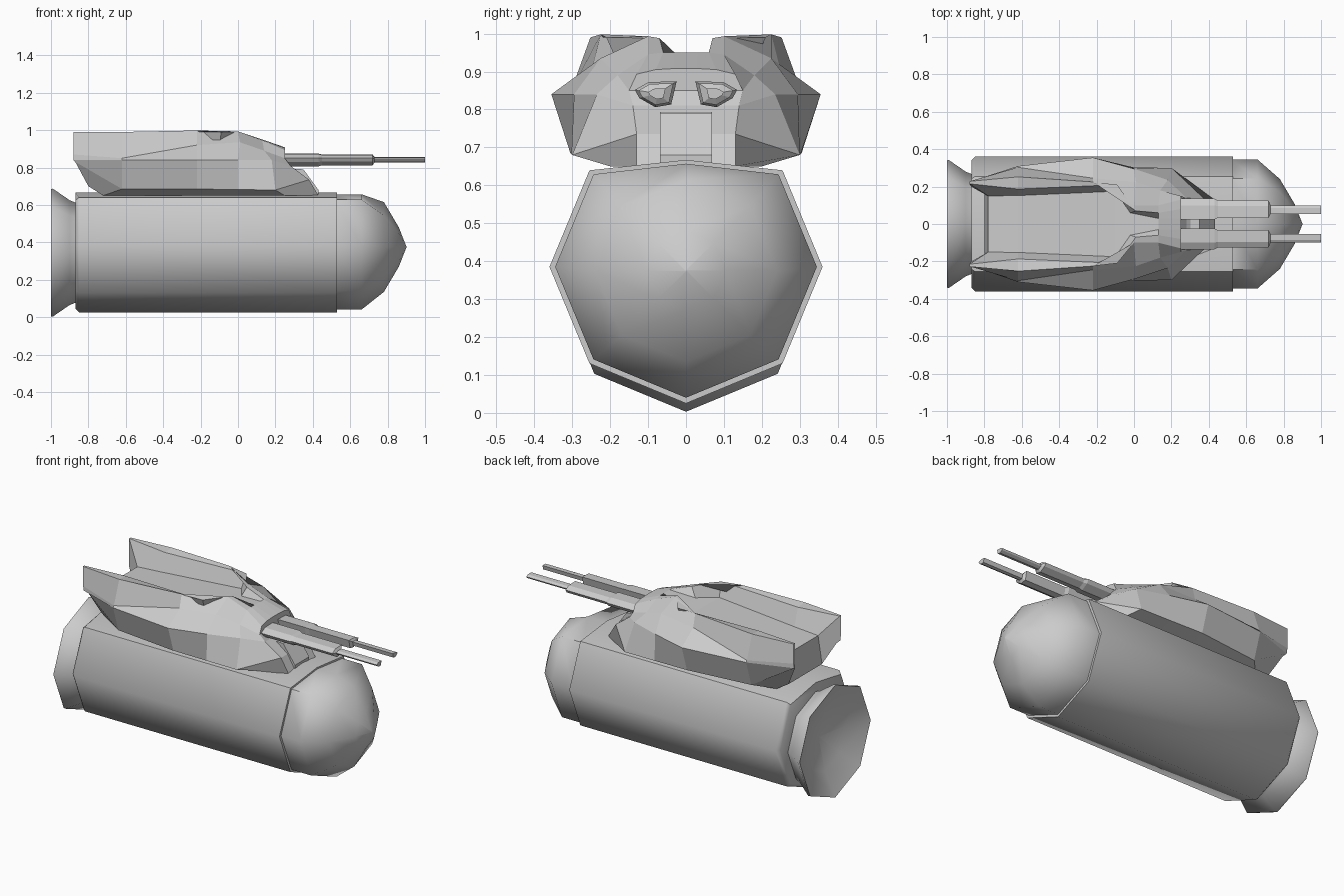
import bpy, bmesh
from math import cos, sin, pi, radians

if "Cube" in bpy.data.objects:
    bpy.data.objects.remove(bpy.data.objects["Cube"])


def finish(name, bm, smooth=None):
    bmesh.ops.remove_doubles(bm, verts=bm.verts, dist=1e-4)
    bmesh.ops.recalc_face_normals(bm, faces=bm.faces)
    me = bpy.data.meshes.new(name)
    bm.to_mesh(me)
    bm.free()
    ob = bpy.data.objects.new(name, me)
    bpy.context.collection.objects.link(ob)
    if smooth:
        bpy.ops.object.select_all(action='DESELECT')
        ob.select_set(True)
        bpy.context.view_layer.objects.active = ob
        bpy.ops.object.shade_smooth_by_angle(angle=radians(smooth))
    return ob


def skin(bm, rings):
    """Join successive closed rings of points with quads."""
    loops = [[bm.verts.new(p) for p in r] for r in rings]
    n = len(loops[0])
    for a, b in zip(loops, loops[1:]):
        for i in range(n):
            j = (i + 1) % n
            bm.faces.new((a[i], a[j], b[j], b[i]))
    return loops


def octagon(x, r, zc, top=9):
    return [(x, r * cos(i * pi / 4), min(zc + r * sin(i * pi / 4), top)) for i in range(8)]


def tube(name, profile, top=9, smooth=50):
    bm = bmesh.new()
    loops = skin(bm, [octagon(x, r, z, top) for x, r, z in profile])
    bm.faces.new(loops[0])
    bm.faces.new(loops[-1])
    return finish(name, bm, smooth)


# Eight-sided tank with flattened top, nose cone and rear flared nozzle
tube("main_tank", [(-.87, .34, .385), (-.85, .36, .385), (.53, .36, .385)], top=.667)
tube("nose_cone", [(.52, .345, .385), (.66, .345, .385), (.78, .24, .375),
                   (.86, .105, .375), (.9, .003, .375)], top=.657)
tube("rear_nozzle", [(-.85, .26, .345), (-.9, .28, .345), (-.99, .342, .345), (-1, .34, .345),
                     (-.93, .2, .345), (-.89, .003, .345)])

# Turret half sections from the channel floor over the rim to the underside
sections = [
    [(-.78, .15, .87), (-.88, .215, .99), (-.88, .228, .99), (-.88, .226, .87),
     (-.88, .22, .84), (-.87, .2, .83), (-.8, .16, .70)],
    [(-.62, .152, .88), (-.62, .187, .985), (-.62, .252, .99), (-.62, .303, .85),
     (-.62, .31, .84), (-.62, .26, .685), (-.72, .16, .65)],
    [(-.1, .175, .91), (-.09, .21, .99), (-.22, .225, .998), (-.22, .245, .92),
     (-.22, .355, .84), (-.22, .305, .685), (-.22, .2, .65)],
    [(-.02, .06, .93), (.01, .07, .988), (0, .1, .993), (.01, .225, .935),
     (0, .295, .84), (0, .302, .682), (0, .2, .65)],
    [(.13, .03, .95), (.13, .06, .95), (.13, .1, .945), (.14, .18, .89),
     (.18, .235, .84), (.2, .3, .68), (.25, .2, .65)],
    [(.25, .03, .908), (.25, .08, .905), (.25, .13, .893), (.25, .15, .85),
     (.28, .14, .81), (.38, .13, .735), (.43, .13, .65)],
]
bm = bmesh.new()
loops = skin(bm, [s + [(x, -y, z) for x, y, z in reversed(s)] for s in sections])
# front is closed with cross strips, rear with two wing ends and a recessed middle
f, r = loops[-1], loops[0]
for i in range(6):
    bm.faces.new((f[i], f[i + 1], f[12 - i], f[13 - i]))
bm.faces.new((r[0], r[13], r[7], r[6]))
bm.faces.new(r[:7])
bm.faces.new(r[7:])
finish("turret", bm)

# Chin between the lower cheeks
bm = bmesh.new()
chin = [(.2, .66), (.43, .65), (.43, .68), (.35, .79), (.2, .80)]
loops = skin(bm, [[(x, y, z) for x, z in chin] for y in (-.068, .068)])
for l in loops:
    bm.faces.new(l)
finish("turret_chin", bm)

# Stepped twin barrels of wedge-shaped section
barrel = [(-.042, .027), (.02, .025), (.05, .008), (.04, -.01), (.005, -.03), (-.03, -.024)]
steps = [(.15, 1.2), (.43, 1.2), (.45, 1), (.72, 1), (.73, .5), (1, .5)]
for side, label in ((1, "left"), (-1, "right")):
    bm = bmesh.new()
    loops = skin(bm, [[(x, side * (.075 + y * k), .842 + z * k) for y, z in barrel]
                      for x, k in steps])
    bm.faces.new(loops[0])
    bm.faces.new(loops[-1])
    finish("gun_barrel_" + label, bm)
